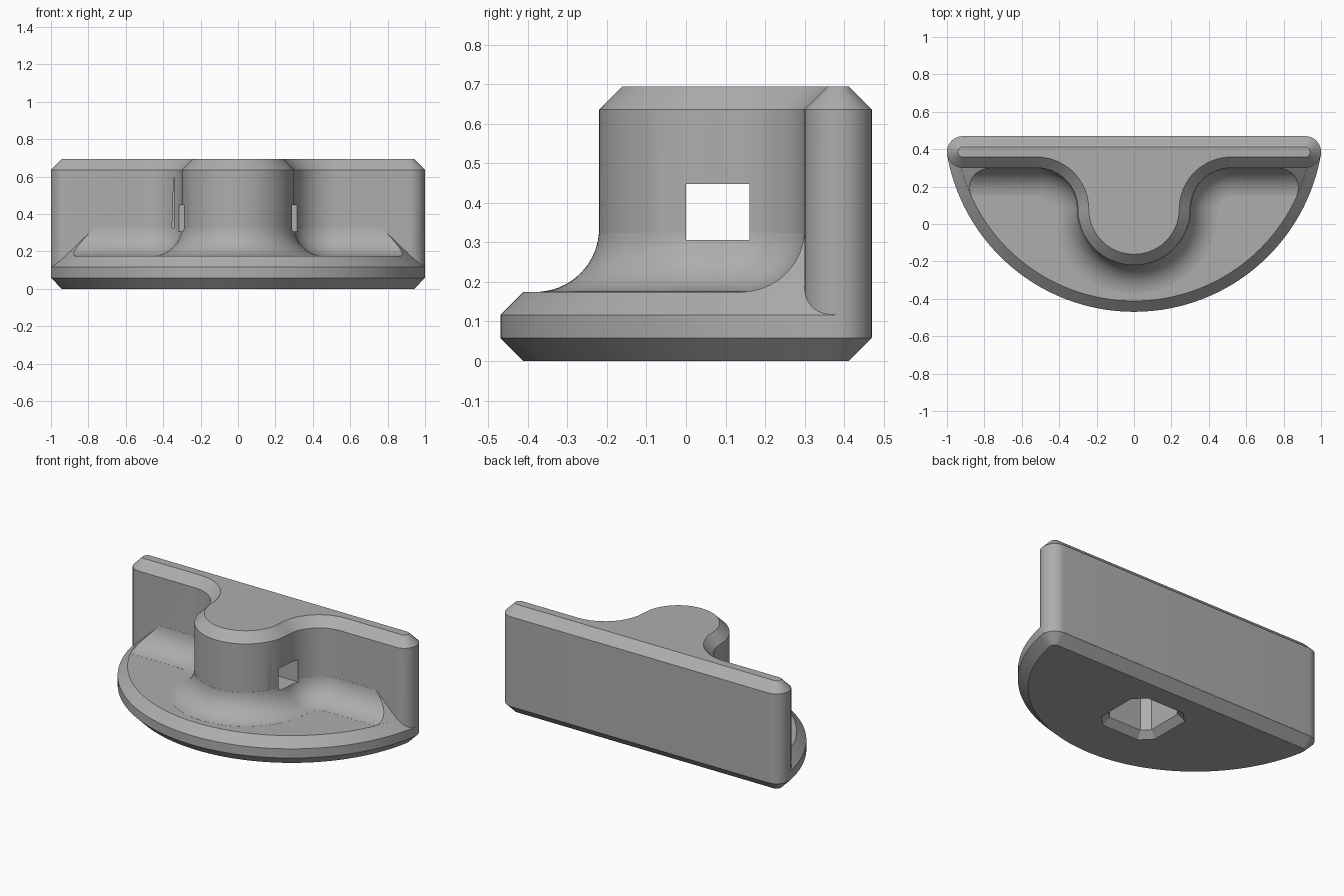
import bpy
import bmesh
from math import sin, cos, radians, sqrt

cube = bpy.data.objects.get("Cube")
if cube:
    bpy.data.objects.remove(cube, do_unlink=True)

grey = bpy.data.materials.new("plain grey")
grey.use_nodes = True
colour = (0.42, 0.42, 0.42, 1)
grey.diffuse_color = colour
grey.node_tree.nodes["Principled BSDF"].inputs["Base Color"].default_value = colour


def arc(cx, cy, r, start, end, steps):
    angles = [radians(start + (end - start) * i / steps) for i in range(steps + 1)]
    return [(cx + r * cos(a), cy + r * sin(a)) for a in angles]


# Wall with a round boss blended into it; d grows the outline
def upright_outline(d):
    end, boss, blend = 0.085 + d, 0.30 + d, 0.22 - d
    return (arc(0.915, 0.385, end, -90, 90, 20)
            + arc(-0.915, 0.385, end, 90, 270, 20)
            + arc(-0.52, 0.08, blend, 90, 0, 20)
            + arc(0, 0.08, boss, 180, 360, 40)[1:-1]
            + arc(0.52, 0.08, blend, 180, 90, 20))


# Curved front edge of the foot; e shrinks it
def front_arc(e):
    return arc(0, 0.545, 1.015 - e, -170.1, -9.9, 96)


def foot_outline(e):
    r = 0.085 - e
    return (front_arc(e)
            + arc(0.915, 0.385, r, -9.9, 90, 12)[1:]
            + arc(-0.915, 0.385, r, 90, 189.9, 12)[:-1])


# Square with clipped corners
def pocket_outline(d):
    h, c = 0.16 + d, 0.045 + (2 - sqrt(2)) * d
    k = h - c
    corners = [(h, -k), (h, k), (k, h), (-k, h), (-h, k), (-h, -k), (-k, -h), (k, -h)]
    return [(x, y + 0.08) for x, y in corners]


def loft(name, outline, levels):
    bm = bmesh.new()
    rings = [[bm.verts.new((x, y, z)) for x, y in outline(d)] for z, d in levels]
    for low, high in zip(rings, rings[1:]):
        for i in range(len(low)):
            j = (i + 1) % len(low)
            bm.faces.new((low[i], low[j], high[j], high[i]))
    bm.faces.new(rings[0][::-1])
    bm.faces.new(rings[-1])
    bmesh.ops.recalc_face_normals(bm, faces=bm.faces[:])
    mesh = bpy.data.meshes.new(name)
    bm.to_mesh(mesh)
    bm.free()
    mesh.materials.append(grey)
    obj = bpy.data.objects.new(name, mesh)
    bpy.context.collection.objects.link(obj)
    return obj


def combine(target, tool, operation):
    mod = target.modifiers.new(operation.lower(), "BOOLEAN")
    mod.operation = operation
    mod.solver = "EXACT"
    mod.object = tool
    bpy.context.view_layer.objects.active = target
    bpy.ops.object.modifier_apply(modifier=mod.name)
    bpy.data.objects.remove(tool, do_unlink=True)


# Foot plate, chamfered below and above
bevel, hair = 0.058, 0.0006
bracket = loft("wall_bracket", foot_outline, [
    (0, bevel), (bevel, hair), (0.117, hair), (0.175, bevel + hair)])

# Upright with a chamfered top
upright = loft("upright", upright_outline, [(0.06, 0), (0.636, 0), (0.694, -bevel)])

# Fillet skirt, trimmed by the foot's chamfer carried upwards
radius = 0.16
levels = []
for i in range(15):
    t = radians(4 + 82 * i / 14)
    levels.append((0.335 - radius * cos(t), radius * (1 - sin(t))))
levels = [(0.1, levels[0][1])] + levels + [(0.336, -0.02)]
skirt = loft("fillet_skirt", upright_outline, levels)
trim = loft("chamfer_trim", front_arc, [
    (0.08, 2 * hair), (0.117, 2 * hair), (0.36, 0.243 + 2 * hair)])
combine(skirt, trim, "INTERSECT")
combine(bracket, upright, "UNION")
combine(bracket, skirt, "UNION")

# Pocket in the underside with a bevelled rim
pocket = loft("pocket_cutter", pocket_outline, [
    (-0.01, 0.05), (0.04, 0), (0.5, 0)])
combine(bracket, pocket, "DIFFERENCE")


# Square cross hole through the boss
def slot_outline(d):
    return [(-0.6, 0), (0.6, 0), (0.6, 0.16), (-0.6, 0.16)]


slot = loft("cross_hole_cutter", slot_outline, [(0.306, 0), (0.448, 0)])
combine(bracket, slot, "DIFFERENCE")

# Smooth curved surfaces, keep chamfer edges crisp
bpy.ops.object.select_all(action="DESELECT")
bracket.select_set(True)
bpy.context.view_layer.objects.active = bracket
bpy.ops.object.shade_smooth_by_angle(angle=radians(30))
